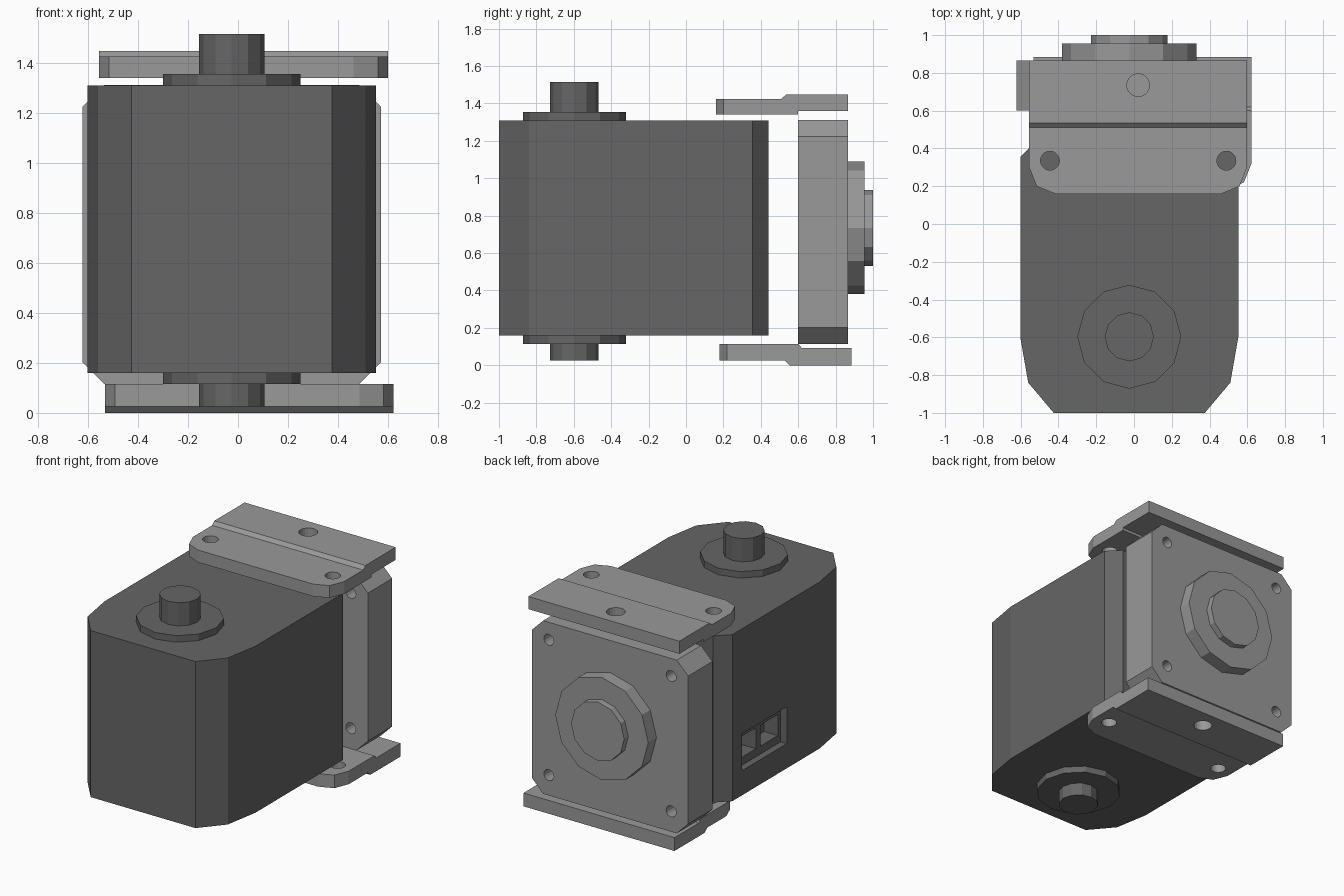
import bpy, bmesh
from math import pi, sin, cos

if "Cube" in bpy.data.objects:
    bpy.data.objects.remove(bpy.data.objects["Cube"], do_unlink=True)


def material(name, grey):
    mat = bpy.data.materials.new(name)
    mat.use_nodes = True
    colour = (grey, grey, grey, 1)
    mat.diffuse_color = colour
    mat.node_tree.nodes["Principled BSDF"].inputs["Base Color"].default_value = colour
    return mat


DARK = material("dark grey", 0.133)
LIGHT = material("light grey", 0.319)


def prism(name, outline, lo, hi, axis, mat):
    """Extrude a 2D outline from lo to hi along the given axis."""
    place = {"x": lambda a, b, h: (h, a, b),
             "y": lambda a, b, h: (a, h, b),
             "z": lambda a, b, h: (a, b, h)}[axis]
    bm = bmesh.new()
    rings = [[bm.verts.new(place(a, b, h)) for a, b in outline] for h in (lo, hi)]
    bm.faces.new(rings[0])
    bm.faces.new(rings[1])
    n = len(outline)
    for i in range(n):
        j = (i + 1) % n
        bm.faces.new((rings[0][i], rings[0][j], rings[1][j], rings[1][i]))
    bmesh.ops.recalc_face_normals(bm, faces=bm.faces)
    mesh = bpy.data.meshes.new(name)
    bm.to_mesh(mesh)
    bm.free()
    mesh.materials.append(mat)
    obj = bpy.data.objects.new(name, mesh)
    bpy.context.collection.objects.link(obj)
    return obj


def disc(name, centre, radius, lo, hi, axis, mat, sides=12):
    ring = [(centre[0] + radius * cos(2 * pi * i / sides),
             centre[1] + radius * sin(2 * pi * i / sides)) for i in range(sides)]
    return prism(name, ring, lo, hi, axis, mat)


def rect(a0, a1, b0, b1):
    return [(a0, b0), (a1, b0), (a1, b1), (a0, b1)]


def cut(obj, tool, operation="DIFFERENCE"):
    """Apply a boolean and delete the tool."""
    mod = obj.modifiers.new("cut", "BOOLEAN")
    mod.operation = operation
    mod.solver = "EXACT"
    mod.object = tool
    bpy.context.view_layer.update()
    graph = bpy.context.evaluated_depsgraph_get()
    mesh = bpy.data.meshes.new_from_object(obj.evaluated_get(graph))
    obj.modifiers.clear()
    obj.data = mesh
    bpy.data.objects.remove(tool, do_unlink=True)


CX = -0.025   # centre line of the housing
MID = 0.735   # mid height of the housing

# Motor housing with tapered front and chamfered back
half = [(0.40, -1), (0.535, -0.84), (0.577, -0.6), (0.577, 0.355), (0.49, 0.44)]
outline = [(CX + x, y) for x, y in half] + [(CX - x, y) for x, y in reversed(half)]
housing = prism("motor_housing", outline, 0.16, 1.31, "z", DARK)

# Connector recess with two sockets on the right side
cut(housing, prism("recess_cutter", rect(-0.24, 0.25, 0.33, 0.585), -0.7, -0.555, "x", DARK))
for y0, y1 in ((-0.21, -0.02), (0.03, 0.22)):
    cut(housing, prism("socket_cutter", rect(y0, y1, 0.385, 0.53), -0.7, -0.45, "x", DARK))

# Output shaft and flange, above and below
axle = (CX, -0.597)
disc("top_flange", axle, 0.275, 1.31, 1.355, "z", DARK)
disc("top_shaft", axle, 0.13, 1.355, 1.515, "z", DARK)
disc("bottom_flange", axle, 0.275, 0.115, 0.16, "z", DARK)
disc("bottom_shaft", axle, 0.13, 0.025, 0.115, "z", DARK)

# Back plate with chamfered corners and four screw holes
w, h, c = 0.597, 0.598, 0.087
z0 = 0.713
corners = [(w - c, -h), (w, c - h), (w, h - c), (w - c, h)]
outline = [(CX + x, z0 + z) for x, z in corners] + [(CX - x, z0 + z) for x, z in reversed(corners)]
plate = prism("back_plate", outline, 0.6, 0.865, "y", LIGHT)
for sx in (-1, 1):
    for sz in (-1, 1):
        spot = (CX + sx * 0.467, z0 + 0.01 + sz * 0.467)
        cut(plate, disc("screw_cutter", spot, 0.038, 0.5, 1, "y", LIGHT, 16))

# Stepped round hub on the back plate
disc("hub_base", (CX, MID), 0.355, 0.865, 0.955, "y", LIGHT)
disc("hub_cap", (CX, MID), 0.203, 0.955, 1.0, "y", LIGHT)


def bracket(name, profile, cx, front, back):
    """Stepped plate with rounded front corners and three holes."""
    obj = prism(name, profile, cx - 0.577, cx + 0.577, "x", LIGHT)
    side = [(0.44, front), (0.537, front + 0.04), (0.577, front + 0.14), (0.577, back + 0.1)]
    plan = [(cx + x, y) for x, y in side] + [(cx - x, y) for x, y in reversed(side)]
    cut(obj, prism("plan_cutter", plan, -1, 2, "z", LIGHT), "INTERSECT")
    for dx, dy, r in ((-0.467, 0.175, 0.05), (0.467, 0.175, 0.05), (0, 0.575, 0.06)):
        cut(obj, disc("hole_cutter", (cx + dx, front + dy), r, -1, 2, "z", LIGHT, 20))


# Upper and lower mounting brackets
bracket("top_bracket",
        [(0.16, 1.34), (0.6, 1.34), (0.6, 1.36), (0.865, 1.36),
         (0.865, 1.447), (0.535, 1.447), (0.51, 1.425), (0.16, 1.425)],
        0.022, 0.16, 0.865)
bracket("bottom_bracket",
        [(0.18, 0.115), (0.6, 0.115), (0.62, 0.092), (0.885, 0.092),
         (0.885, 0), (0.555, 0), (0.53, 0.025), (0.18, 0.025)],
        0.045, 0.18, 0.885)
